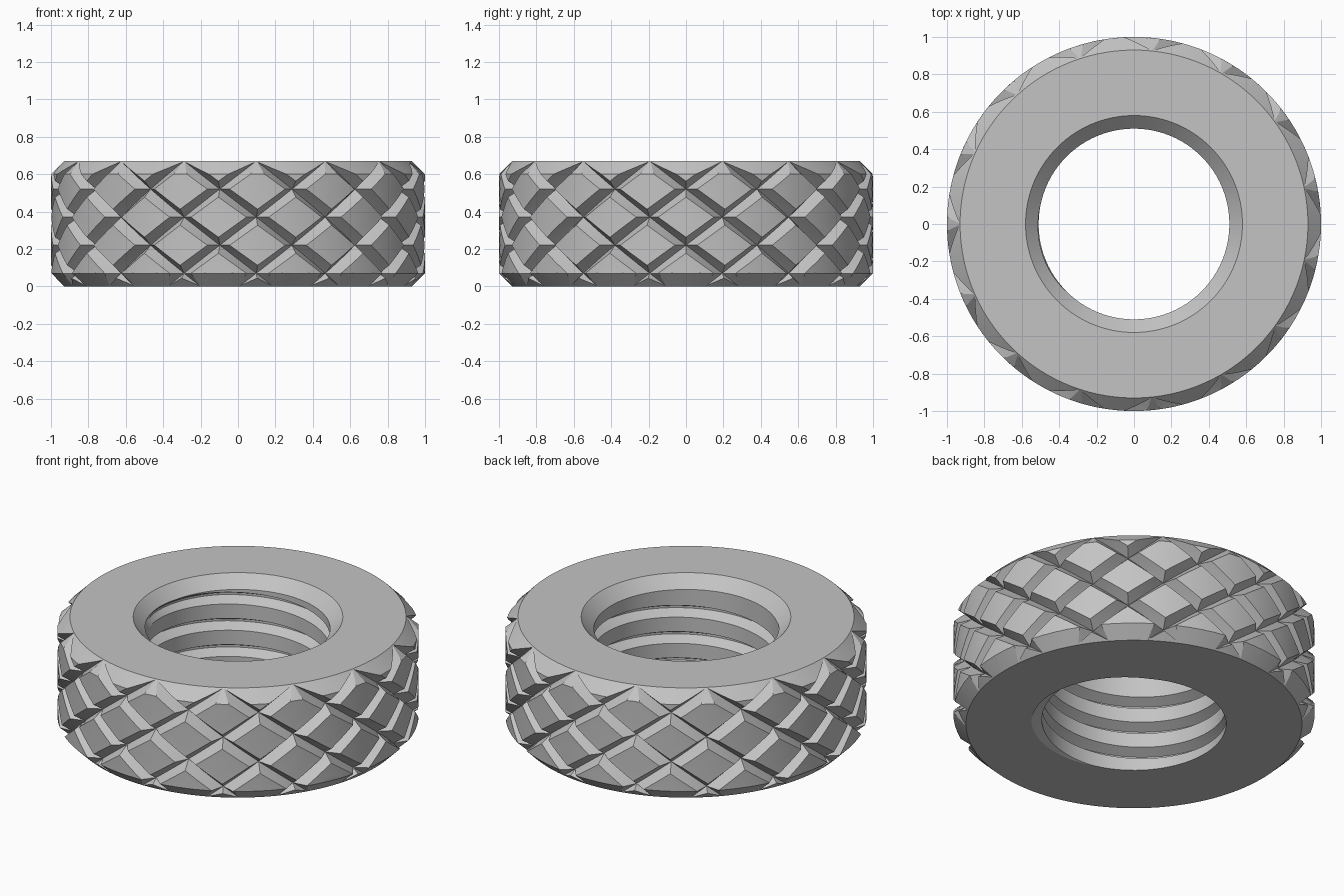
import bpy, bmesh, math
from math import sin, cos, pi

default = bpy.data.objects.get("Cube")
if default:
    bpy.data.objects.remove(default, do_unlink=True)

HEIGHT, BORE = 0.67, 0.51


def polar(r, a, z):
    return (r * cos(a), r * sin(a), z)


def finish(name, bm):
    bmesh.ops.recalc_face_normals(bm, faces=bm.faces[:])
    mesh = bpy.data.meshes.new(name)
    bm.to_mesh(mesh)
    bm.free()
    obj = bpy.data.objects.new(name, mesh)
    bpy.context.collection.objects.link(obj)
    return obj


def cap_ends(bm, low, high):
    """Close both open ends with fans to points on the axis."""
    rim = [e for e in bm.edges if len(e.link_faces) == 1]
    bottom, top = bm.verts.new((0, 0, low)), bm.verts.new((0, 0, high))
    for e in rim:
        a, b = e.verts
        bm.faces.new((a, b, top if a.co.z > HEIGHT / 2 else bottom))


# Turned blank: chamfered ring, oversize outside so that the knurl sets the rim
def make_blank(segments=120):
    profile = [(0.48, 0), (0.93, 0), (1.1, 0.17), (1.1, HEIGHT - 0.17),
               (0.93, HEIGHT), (0.58, HEIGHT), (0.48, HEIGHT - 0.1)]
    bm = bmesh.new()
    rings = [[bm.verts.new(polar(r, 2 * pi * k / segments, z)) for r, z in profile]
             for k in range(segments)]
    for k in range(segments):
        a, b = rings[k - 1], rings[k]
        for j in range(len(profile)):
            bm.faces.new((a[j - 1], b[j - 1], b[j], a[j]))
    return finish("knurled_nut", bm)


# Knurl: a skewed grid whose lines follow both families of V grooves
def make_knurl(count=15, half=0.06, depth=0.066, middle=0.37, rise=0.30):
    pitch = 2 * pi / count
    land = pitch - 2 * half
    stops = [0] + [half + land * k / 4 for k in range(5)]
    n = len(stops)
    total = n * count
    bm = bmesh.new()
    verts = {}

    def coord(i):
        return pitch * (i // n) + stops[i % n]

    def groove(t):
        t %= pitch
        return max(0, 1 - min(t, pitch - t) / half)

    def height(p, q):
        return middle + rise / pitch * (p - q) / 2

    def vert(i, j):
        if i >= total:
            i, j = i - total, j - total
        if (i, j) not in verts:
            p, q = coord(i), coord(j)
            cut = max(groove(stops[i % n]), groove(stops[j % n]))
            v = bm.verts.new(polar(1 - depth * cut, pi + (p + q) / 2, height(p, q)))
            verts[i, j] = (v, 1 - depth * cut)
        return verts[i, j]

    for i in range(total):
        for j in range(i - 5 * n, i + 5 * n):
            z = height((coord(i) + coord(i + 1)) / 2, (coord(j) + coord(j + 1)) / 2)
            if not -0.2 < z < HEIGHT + 0.2:
                continue
            (a, ra), (b, rb), (c, rc), (d, rd) = (
                vert(i, j), vert(i + 1, j), vert(i + 1, j + 1), vert(i, j + 1))
            # Split along the ridge where two grooves meet
            if ra + rc >= rb + rd:
                bm.faces.new((a, b, c))
                bm.faces.new((a, c, d))
            else:
                bm.faces.new((a, b, d))
                bm.faces.new((b, c, d))
    cap_ends(bm, -0.8, 1.5)
    return finish("knurl_shape", bm)


# Threaded core: a screw that fades out below the top chamfer
def make_thread(segments=96, pitch=0.16, depth=0.06, start=0.49):
    section = [(-0.036, 0), (-0.006, 1), (0.006, 1), (0.036, 0)]
    n = len(section)
    bm = bmesh.new()
    verts = {}

    def vert(k, row):
        if k == segments:
            k, row = 0, row + n
        if (k, row) not in verts:
            dz, cut = section[row % n]
            z = start + pitch * (row // n + k / segments)
            fade = min(1, max(0, (0.59 - z) / 0.04))
            verts[k, row] = bm.verts.new(
                polar(BORE + depth * cut * fade, 2 * pi * k / segments, z + dz))
        return verts[k, row]

    for k in range(segments):
        for row in range(-6 * n, 4 * n):
            bm.faces.new((vert(k, row), vert(k + 1, row),
                          vert(k + 1, row + 1), vert(k, row + 1)))
    cap_ends(bm, -1.2, 2)
    return finish("thread_core", bm)


nut = make_blank()
for tool, operation in ((make_knurl(), 'INTERSECT'), (make_thread(), 'DIFFERENCE')):
    tool.hide_render = True
    mod = nut.modifiers.new(tool.name, 'BOOLEAN')
    mod.operation, mod.solver, mod.object = operation, 'EXACT', tool

# Bake the cuts and discard the tools
bpy.context.view_layer.update()
graph = bpy.context.evaluated_depsgraph_get()
baked = bpy.data.meshes.new_from_object(nut.evaluated_get(graph))
tools = [m.object for m in nut.modifiers]
nut.modifiers.clear()
nut.data = baked
for tool in tools:
    bpy.data.objects.remove(tool, do_unlink=True)

# Plain grey metal
steel = bpy.data.materials.new("grey_steel")
steel.use_nodes = True
colour = (0.55, 0.55, 0.55, 1)
steel.diffuse_color = colour
steel.node_tree.nodes["Principled BSDF"].inputs["Base Color"].default_value = colour
nut.data.materials.clear()
nut.data.materials.append(steel)

bpy.ops.object.select_all(action='DESELECT')
nut.select_set(True)
bpy.context.view_layer.objects.active = nut
bpy.ops.object.shade_smooth_by_angle(angle=math.radians(25))
